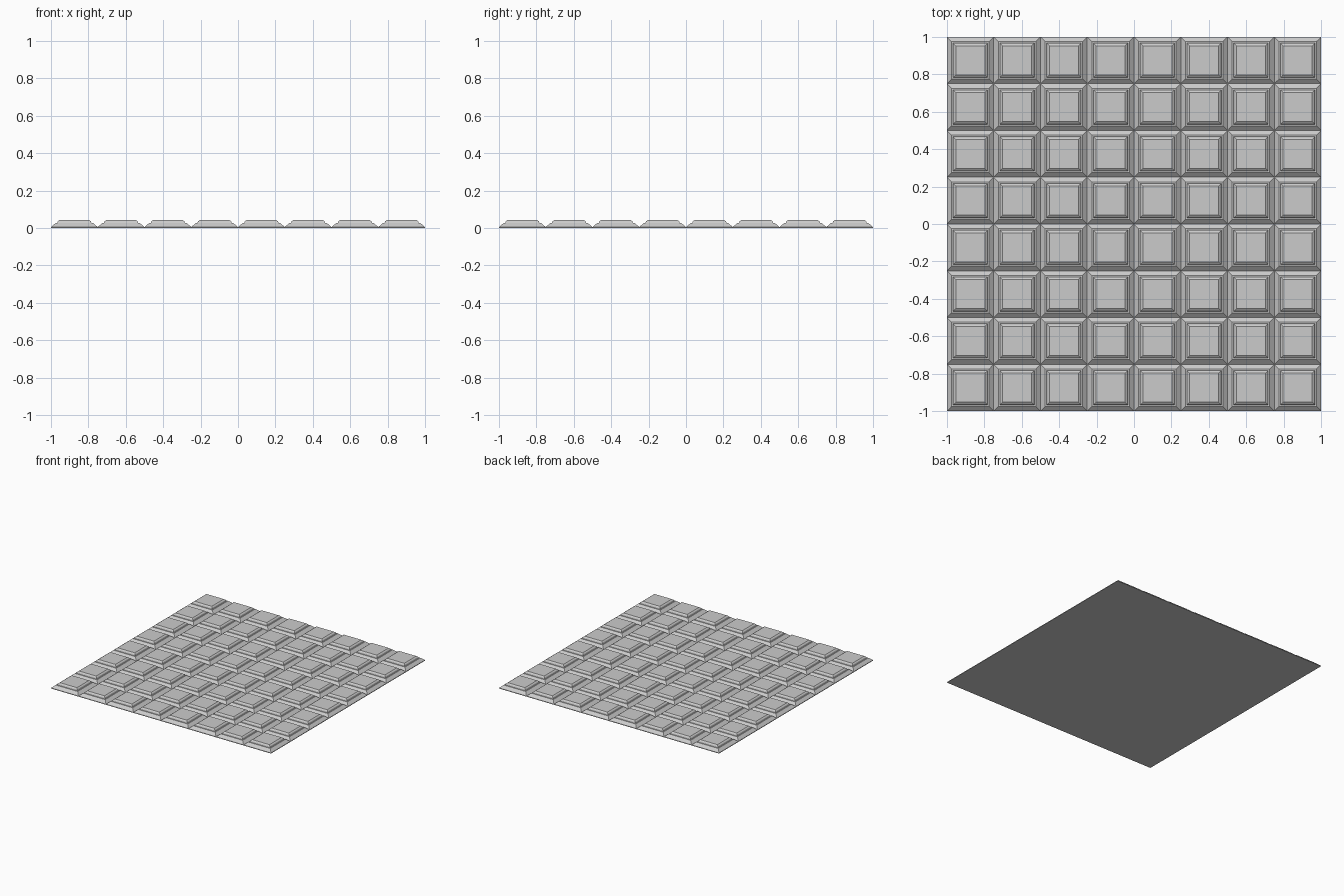
import bpy, bmesh

if "Cube" in bpy.data.objects:
    bpy.data.objects.remove(bpy.data.objects["Cube"])

N = 8          # tiles per side
RIM = 0.005    # thickness of the flat base edge

bm = bmesh.new()
# one quad per tile
bmesh.ops.create_grid(bm, x_segments=N, y_segments=N, size=1.0)
for v in bm.verts:
    v.co.z = RIM
tiles = list(bm.faces)
border = [e for e in bm.edges if e.is_boundary]

# base edge and flat underside
ext = bmesh.ops.extrude_edge_only(bm, edges=border)["geom"]
for v in (g for g in ext if isinstance(g, bmesh.types.BMVert)):
    v.co.z = 0.0
low = [e for e in ext if isinstance(e, bmesh.types.BMEdge) and e.is_boundary
       and all(v.co.z == 0.0 for v in e.verts)]
bmesh.ops.contextual_create(bm, geom=low)
bmesh.ops.recalc_face_normals(bm, faces=bm.faces[:])

# stepped profile of each tile: outer slope, ledge, riser, top chamfer
for width, rise in ((0.025, 0.021), (0.008, 0.0), (0.004, 0.010), (0.010, 0.007)):
    bmesh.ops.inset_individual(bm, faces=tiles, thickness=width, depth=rise,
                               use_even_offset=True)

mesh = bpy.data.meshes.new("tiled_panel")
bm.to_mesh(mesh)
bm.free()
bpy.context.collection.objects.link(bpy.data.objects.new("tiled_panel", mesh))
